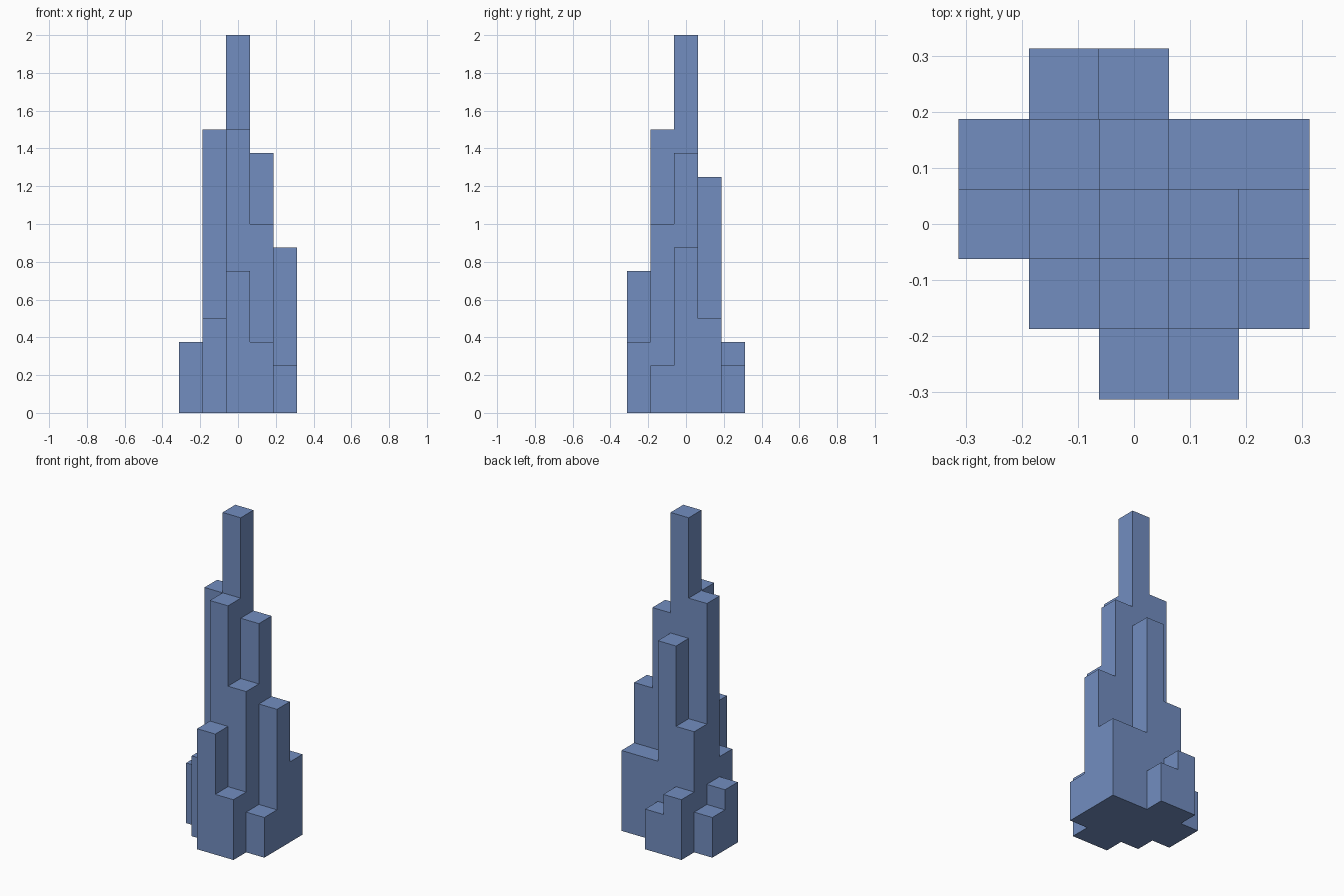
import bpy, bmesh
from mathutils import Vector

default = bpy.data.objects.get("Cube")
if default:
    bpy.data.objects.remove(default, do_unlink=True)

UNIT = 0.125  # width of one square tower and of one storey

# Storeys of each square tower, rows from the back to the front, left to right in x
PLAN = [
    [0, 3, 2, 0, 0],
    [2, 6, 10, 4, 4],
    [3, 12, 16, 11, 7],
    [0, 4, 12, 8, 2],
    [0, 0, 6, 3, 0],
]
STOREYS = {(col - 2, 2 - row): n
           for row, line in enumerate(PLAN)
           for col, n in enumerate(line) if n}

# Flat blue
blue = bpy.data.materials.new("slate_blue")
blue.use_nodes = True
colour = (0.17, 0.27, 0.53, 1)
blue.diffuse_color = colour
blue.node_tree.nodes["Principled BSDF"].inputs["Base Color"].default_value = colour

bm = bmesh.new()


def add_face(points):
    bm.faces.new([bm.verts.new(p * UNIT) for p in points])


# Each tower gets a roof, a floor and the walls that rise above its neighbours
SIDES = [Vector(d) for d in ((1, 0, 0), (0, 1, 0), (-1, 0, 0), (0, -1, 0))]
up = Vector((0, 0, 1))
for (i, j), top in STOREYS.items():
    centre = Vector((i, j, 0))
    corners = [centre + (d + up.cross(d)) / 2 for d in SIDES]
    add_face([c + up * top for c in corners])
    add_face(corners[::-1])
    for k, d in enumerate(SIDES):
        low = STOREYS.get((i + int(d.x), j + int(d.y)), 0)
        if low < top:
            a, b = corners[k - 1], corners[k]
            add_face([a + up * low, b + up * low, b + up * top, a + up * top])

# Weld the shell and merge coplanar faces
bmesh.ops.remove_doubles(bm, verts=bm.verts, dist=0.001)
bmesh.ops.dissolve_limit(bm, angle_limit=0.01, verts=bm.verts, edges=bm.edges)

mesh = bpy.data.meshes.new("stepped_skyscraper")
bm.to_mesh(mesh)
bm.free()
mesh.materials.append(blue)
tower = bpy.data.objects.new("stepped_skyscraper", mesh)
bpy.context.scene.collection.objects.link(tower)
